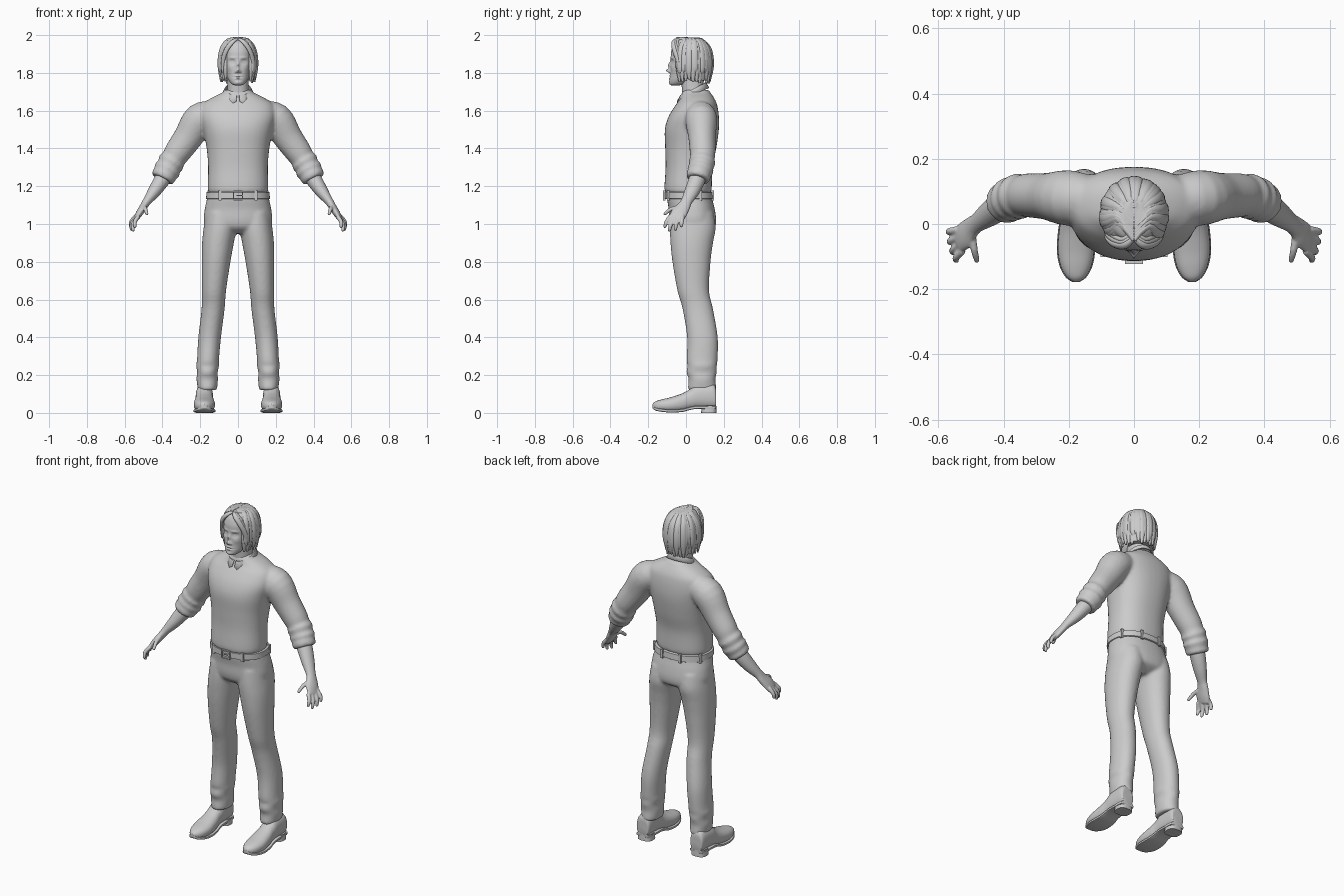
import bpy, bmesh, math, random
from mathutils import Vector as V

random.seed(4)
grey = bpy.data.materials.new("plain grey")
grey.diffuse_color = (0.6, 0.6, 0.6, 1)


def spline(rows, sub):
    """Catmull-Rom interpolation of tuples."""
    out = []
    for i in range(len(rows) - 1):
        p0, p1, p2 = rows[max(i - 1, 0)], rows[i], rows[i + 1]
        p3 = rows[min(i + 2, len(rows) - 1)]
        for k in range(sub):
            t = k / sub
            out.append([b + t / 2 * (c - a + t * (2 * a - 5 * b + 4 * c - d + t * (3 * (b - c) + d - a)))
                        for a, b, c, d in zip(p0, p1, p2, p3)])
    return out + [list(rows[-1])]


def skin(bm, rings):
    """Bridge rings of points and cap both ends."""
    vs = [[bm.verts.new(p) for p in r] for r in rings]
    n = len(vs[0])
    for a, b in zip(vs, vs[1:]):
        for j in range(n):
            bm.faces.new((a[j], a[(j + 1) % n], b[(j + 1) % n], b[j]))
    bm.faces.new(vs[0][::-1])
    bm.faces.new(vs[-1])


def oval(c, u, v, a, b, n, e):
    pts = []
    for j in range(n):
        t = 2 * math.pi * j / n
        cs, sn = math.cos(t), math.sin(t)
        pts.append(c + u * (a * math.copysign(abs(cs) ** (2 / e), cs)) + v * (b * math.copysign(abs(sn) ** (2 / e), sn)))
    return pts


def stack(bm, rows, n=40, e=2.3, sub=5, side=1):
    """Upright form; rows are (z, centre x, half width, front y, back y)."""
    skin(bm, [oval(V((x * side, (f + b) / 2, z)), V((1, 0, 0)), V((0, 1, 0)), w, (b - f) / 2, n, e)
              for z, x, w, f, b in spline(rows, sub)])


def tube(bm, rows, ref, n=20, sub=4, side=1):
    """Limb along a path; rows are (x, y, z, radius along ref, radius across)."""
    rows = spline(rows, sub)
    pts = [V((r[0] * side, r[1], r[2])) for r in rows]
    rings = []
    for i, r in enumerate(rows):
        t = (pts[min(i + 1, len(pts) - 1)] - pts[max(i - 1, 0)]).normalized()
        u = V((ref[0] * side, ref[1], ref[2]))
        u = (u - t * u.dot(t)).normalized()
        rings.append(oval(pts[i], u, t.cross(u), r[3], r[4], n, 2))
    skin(bm, rings)


def finish(name, bm, voxel=0, smooth=4, angle=40):
    bmesh.ops.recalc_face_normals(bm, faces=bm.faces)
    me = bpy.data.meshes.new(name)
    bm.to_mesh(me)
    bm.free()
    ob = bpy.data.objects.new(name, me)
    bpy.context.collection.objects.link(ob)
    me.materials.append(grey)
    bpy.context.view_layer.objects.active = ob
    ob.select_set(True)
    bpy.ops.object.shade_smooth_by_angle(angle=math.radians(angle))
    ob.select_set(False)
    if voxel:  # blend overlapping forms into one skin
        m = ob.modifiers.new("blend", 'REMESH')
        m.mode, m.voxel_size, m.use_smooth_shade = 'VOXEL', voxel, True
        s = ob.modifiers.new("soften", 'SMOOTH')
        s.factor, s.iterations = 0.5, smooth
    return ob


# Sweater: torso with pushed-up sleeves
bm = bmesh.new()
stack(bm, [(1.16, 0, .15, -.1, .125), (1.185, 0, .16, -.114, .136), (1.3, 0, .158, -.108, .14), (1.4, 0, .166, -.11, .16),
           (1.5, 0, .185, -.112, .174), (1.57, 0, .2, -.092, .174), (1.63, 0, .19, -.055, .165),
           (1.665, 0, .145, -.03, .15), (1.695, 0, .085, -.022, .13), (1.71, 0, .07, -.015, .12)])
for s in (1, -1):
    tube(bm, [(.12, .075, 1.58, .07, .07), (.2, .08, 1.555, .087, .085), (.265, .085, 1.457, .077, .072),
              (.32, .088, 1.38, .07, .068), (.342, .087, 1.343, .064, .064), (.352, .085, 1.328, .073, .071),
              (.366, .08, 1.303, .064, .064), (.374, .077, 1.288, .073, .07), (.386, .071, 1.265, .063, .062),
              (.392, .067, 1.255, .066, .066), (.402, .062, 1.236, .06, .06)], (.8, 0, .6), 32, side=s)
finish("sweater", bm, .009, 5)

# Trousers: hips and two legs
bm = bmesh.new()
stack(bm, [(.95, 0, .1, -.04, .1), (.98, 0, .165, -.078, .15), (1.02, 0, .181, -.09, .16),
           (1.08, 0, .176, -.092, .152), (1.13, 0, .165, -.1, .14), (1.165, 0, .158, -.1, .135)])
for s in (1, -1):
    stack(bm, [(.12, .162, .05, .012, .158), (.135, .162, .052, .01, .16), (.18, .163, .057, .014, .156),
               (.215, .162, .054, .002, .163), (.25, .161, .061, .008, .163), (.28, .159, .058, .003, .167),
               (.4, .15, .06, .006, .168), (.55, .132, .061, -.018, .143), (.65, .127, .064, -.046, .122),
               (.8, .116, .076, -.072, .13), (.9, .106, .084, -.082, .143), (.98, .095, .087, -.085, .157),
               (1.06, .09, .08, -.08, .145)], side=s, e=2.1)
finish("trousers", bm, .009, 4)

# Belt with loops and buckle
bm = bmesh.new()
stack(bm, [(1.132, 0, .166, -.108, .145), (1.134, 0, .169, -.112, .148), (1.168, 0, .167, -.112, .145),
           (1.17, 0, .163, -.108, .142)], 56, sub=1)
finish("belt", bm)


def box(bm, c, d):
    g = bmesh.ops.create_cube(bm, size=1)["verts"]
    for v in g:
        v.co = V([c[i] + v.co[i] * d[i] for i in range(3)])


bm = bmesh.new()
for s in (1, -1):
    box(bm, (.024 * s, -.115, 1.151), (.007, .014, .05))
    box(bm, (0, -.115, 1.151 + .022 * s), (.05, .014, .007))
box(bm, (.008, -.116, 1.151), (.03, .01, .006))
finish("buckle", bm)
bm = bmesh.new()
for s in (1, -1):
    for deg in (-58, 25, 72):
        a = math.radians(deg)
        box(bm, (s * .166 * math.cos(a) ** .87, .018 + math.copysign(.129 * abs(math.sin(a)) ** .87, a), 1.151),
            (.016, .014, .052))
finish("belt_loops", bm)

# Shoes: upper, welt and heel
for s, nm in ((1, "left"), (-1, "right")):
    shape = [(.16, .03, .03, .09), (.148, .042, .022, .15), (.06, .046, .022, .15), (.02, .046, .016, .125),
             (-.02, .052, .006, .103), (-.08, .056, .003, .083), (-.13, .047, .007, .071),
             (-.163, .029, .014, .06), (-.178, .008, .025, .046)]
    X, Z = V((1, 0, 0)), V((0, 0, 1))
    bm = bmesh.new()
    skin(bm, [oval(V((.178 * s, y, (a + b) / 2)), X, Z, w, (b - a) / 2, 28, 2.3) for y, w, a, b in spline(shape, 5)])
    finish(nm + "_shoe", bm)
    bm = bmesh.new()
    skin(bm, [oval(V((.178 * s, y, a + .007)), X, Z, w + .003, .008, 16, 5) for y, w, a, b in spline(shape, 5)])
    finish(nm + "_sole", bm)
    bm = bmesh.new()
    stack(bm, [(0, .178, .045, .08, .162), (.04, .178, .043, .084, .16)], 28, 2.8, 1, s)
    finish(nm + "_heel", bm)

# Forearms and hands
for s, nm in ((1, "left"), (-1, "right")):
    bm = bmesh.new()
    tube(bm, [(.36, .08, 1.3, .045, .045), (.405, .057, 1.23, .042, .044), (.445, .03, 1.17, .034, .039),
              (.482, .003, 1.12, .023, .03), (.5, -.012, 1.092, .02, .035), (.52, -.035, 1.06, .019, .043),
              (.537, -.05, 1.032, .014, .04), (.541, -.054, 1.024, .008, .034)], (.8, 0, .6), side=s)
    fingers = [((.526, -.082, 1.042), (.546, -.103, 1.012), (.545, -.112, .985)),
               ((.534, -.062, 1.034), (.556, -.08, .997), (.555, -.088, .966)),
               ((.54, -.04, 1.034), (.563, -.052, 1.0), (.564, -.056, .97)),
               ((.54, -.018, 1.042), (.565, -.022, 1.013), (.569, -.025, .988)),
               ((.497, -.03, 1.09), (.49, -.08, 1.078), (.482, -.112, 1.053))]
    for a, b, c in fingers:
        tip = tuple(V(c) + (V(c) - V(b)).normalized() * .007)
        tube(bm, [a + (.012, .012), b + (.011, .011), c + (.0085, .0085), tip + (.003, .003)], (1, .1, 0), 12, side=s)
    finish(nm + "_hand", bm, .0045, 3)

# Neck and shirt collar
bm = bmesh.new()
stack(bm, [(1.66, 0, .062, -.02, .11), (1.72, 0, .056, -.022, .095), (1.8, 0, .055, -.03, .09)], 32)
finish("neck", bm)
bm = bmesh.new()
rows = []
for k in range(61):
    q = k / 30 - 1                      # -1 and 1 meet at the front
    a = math.pi * (.5 + .97 * q)
    tipdrop = max(0, 1 - abs(abs(q) - .83) / .17)
    row = []
    for w, r, dz in ((0, .058, -.03), (.0, .062, .0), (.3, .068, .0), (1, .083, -.028 - .038 * tipdrop)):
        x, y = r * math.cos(a), .038 + r * math.sin(a) * 1.02
        row.append(bm.verts.new((x * 1.03, y - .012 * w * tipdrop, 1.715 + .034 * math.sin(a) + dz)))
    rows.append(row)
for p, q in zip(rows, rows[1:]):
    for j in range(3):
        bm.faces.new((p[j], q[j], q[j + 1], p[j + 1]))
ob = finish("collar", bm)
ob.modifiers.new("cloth", 'SOLIDIFY').thickness = .006

# Head: smooth form with the features pushed in and out at the front
bm = bmesh.new()
stack(bm, [(1.733, 0, .016, -.076, -.04), (1.742, 0, .034, -.086, .0), (1.762, 0, .05, -.087, .04), (1.79, 0, .062, -.084, .08),
           (1.83, 0, .071, -.083, .1), (1.88, 0, .075, -.081, .11), (1.92, 0, .074, -.077, .11),
           (1.96, 0, .058, -.058, .09), (1.982, 0, .025, -.015, .05)], 128, 2.3, 10)
bumps = [(0, 1.812, .009, .010, .022), (0, 1.84, .007, .018, .012), (.012, 1.806, .006, .006, .007),
         (.031, 1.858, .015, .011, -.012), (.031, 1.857, .010, .006, .007), (.03, 1.88, .02, .006, .004),
         (0, 1.784, .018, .004, .005), (0, 1.770, .015, .004, .005), (0, 1.777, .022, .002, -.003),
         (0, 1.748, .014, .008, .004), (.043, 1.825, .014, .016, .003)]
for v in bm.verts:
    if v.co.y < 0:
        x, z = abs(v.co.x), v.co.z
        v.co.y -= sum(h * math.exp(-((x - cx) / sx) ** 2 - ((z - cz) / sz) ** 2) for cx, cz, sx, sz, h in bumps)
finish("head", bm, angle=80)

# Hair: cap under overlapping swept locks from a centre parting
bm = bmesh.new()
stack(bm, [(1.76, 0, .078, .01, .112), (1.82, 0, .09, .0, .125), (1.88, 0, .096, -.012, .128),
           (1.93, 0, .088, -.045, .122), (1.965, 0, .066, -.05, .1), (1.986, 0, .035, -.02, .07)])
finish("hair_cap", bm)
bm = bmesh.new()
for s in (1, -1):
    for layer in (0, 1):
        for k in range(12):
            f = (k + .5 * layer) / 11.5
            ph = math.radians(50 + 130 * f)
            d = V((math.sin(ph), -math.cos(ph), 0))
            wob = random.uniform(-.004, .004)
            end = 1.762 - .015 * f + .035 * layer + random.uniform(-.01, .012)
            rows = [(.002, -.05 + .12 * f, 1.981, .006, .008)]
            for z, r, w in ((1.972, .5, .014), (1.935, .82, .017), (1.88, .955, .018), (1.82, .95, .017), (end, .87, .006)):
                ry = .112 * r + (.012 * (1 - r) if f < .4 else 0)
                rows.append((d.x * (.099 * r + wob), .028 + d.y * (ry + wob), z, .009 if w > .01 else .004, w))
            tube(bm, rows, tuple(d + V((0, 0, .35))), 10, 4, s)
    # front fringe framing the forehead
    for k in range(3):
        tube(bm, [(.003, -.045 + .01 * k, 1.98, .006, .008), (.03, -.066 + .008 * k, 1.964, .009, .013),
                  (.06, -.063 + .012 * k, 1.925, .009, .014), (.079, -.046 + .012 * k, 1.87, .008, .013),
                  (.083, -.034 + .012 * k, 1.80 - .01 * k, .004, .005)], (.5, -.8, .4), 10, 4, s)
finish("hair_locks", bm, angle=60)
